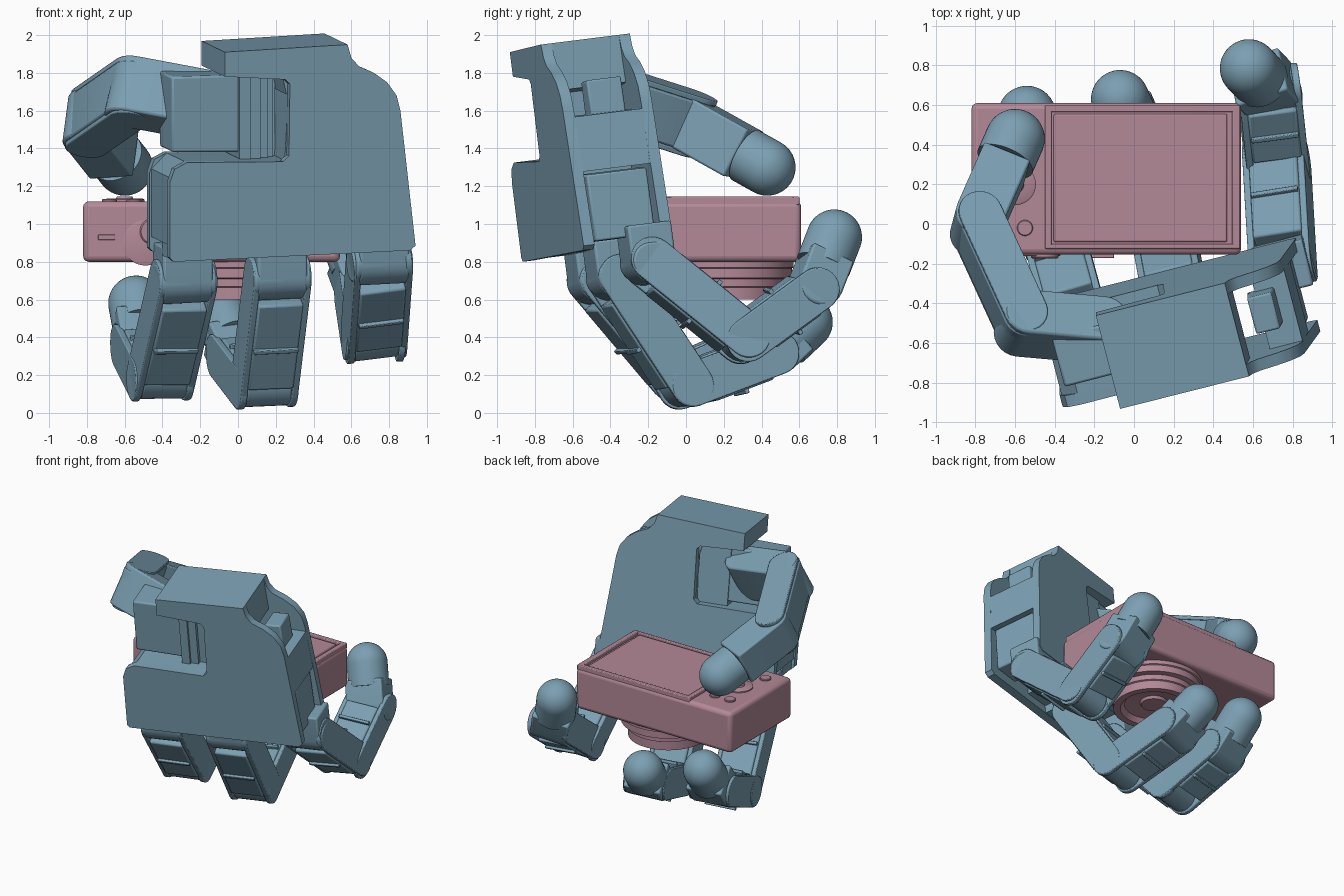
import bpy, bmesh, math
from mathutils import Vector, Matrix

if "Cube" in bpy.data.objects:
    bpy.data.objects.remove(bpy.data.objects["Cube"])


def material(name, col):
    m = bpy.data.materials.new(name)
    m.diffuse_color = (*col, 1)
    m.use_nodes = True
    m.node_tree.nodes["Principled BSDF"].inputs["Base Color"].default_value = m.diffuse_color
    return m


BLUE = material("blue_grey", (0.20, 0.35, 0.45))
PINK = material("dusty_pink", (0.45, 0.25, 0.31))


def finish(name, bm, mat, bevel=0.0, segs=2):
    bmesh.ops.recalc_face_normals(bm, faces=bm.faces)
    me = bpy.data.meshes.new(name)
    bm.to_mesh(me)
    bm.free()
    ob = bpy.data.objects.new(name, me)
    bpy.context.collection.objects.link(ob)
    me.materials.append(mat)
    if bevel:
        b = ob.modifiers.new("bevel", 'BEVEL')
        b.width, b.segments, b.limit_method, b.angle_limit = bevel, segs, 'ANGLE', math.radians(50)
    bpy.ops.object.select_all(action='DESELECT')
    ob.select_set(True)
    bpy.context.view_layer.objects.active = ob
    bpy.ops.object.shade_smooth_by_angle(angle=math.radians(35))
    return ob


def prism(name, pts, sweep, mat=BLUE, bevel=0.0):
    """Closed 3D outline pushed along a vector."""
    bm = bmesh.new()
    f = bm.faces.new([bm.verts.new(p) for p in pts])
    r = bmesh.ops.extrude_face_region(bm, geom=[f])
    bmesh.ops.translate(bm, vec=sweep, verts=[v for v in r['geom'] if isinstance(v, bmesh.types.BMVert)])
    return finish(name, bm, mat, bevel)


def box(name, x0, x1, y0, y1, z0, z1, mat=PINK, bevel=0.0, segs=2):
    bm = bmesh.new()
    bmesh.ops.create_cube(bm, size=1)
    bmesh.ops.scale(bm, vec=(x1 - x0, y1 - y0, z1 - z0), verts=bm.verts)
    bmesh.ops.translate(bm, vec=((x0 + x1) / 2, (y0 + y1) / 2, (z0 + z1) / 2), verts=bm.verts)
    return finish(name, bm, mat, bevel, segs)


def lathe(name, profile, loc, axis, mat, n=48):
    """Revolve (radius, height) pairs around an axis."""
    bm = bmesh.new()
    vs = [bm.verts.new((r, 0, h)) for r, h in profile]
    es = [bm.edges.new(e) for e in zip(vs, vs[1:])]
    bmesh.ops.spin(bm, geom=vs + es, cent=(0, 0, 0), axis=(0, 0, 1), angle=math.tau, steps=n)
    bmesh.ops.remove_doubles(bm, verts=bm.verts, dist=0.0005)
    rot = Vector(axis).to_track_quat('Z', 'Y').to_matrix().to_4x4()
    bmesh.ops.transform(bm, matrix=Matrix.Translation(loc) @ rot, verts=bm.verts)
    return finish(name, bm, mat)


# Palm: front-view outlines projected on the tilted palm plane
T = Vector((-0.25, 0.96, 0.12)).normalized()
U = Vector((0.967, 0.24, 0.05)).normalized()
V = U.cross(T).normalized()


def palm(name, pts, t0, t1, bevel=0.0):
    ps = [Vector((x, -0.93 + 0.26 * (x + 0.06) - 0.125 * (z - 1.91), z)) + T * t0 for x, z in pts]
    return prism(name, ps, T * (t1 - t0), BLUE, bevel)


outline = [(-.07, 1.91), (.58, 1.95), (.60, 1.88), (.64, 1.835), (.72, 1.80), (.79, 1.75), (.84, 1.68),
           (.86, 1.60), (.94, .885), (.91, .86), (-.34, .80), (-.36, .82), (-.36, 1.22), (-.335, 1.29),
           (-.27, 1.325), (.24, 1.33), (.27, 1.36), (.275, 1.74), (.25, 1.765), (-.07, 1.78)]
palm("palm_front_plate", outline, 0, 0.06)
palm("palm_back_plate", outline, 0.43, 0.49)
palm("palm_top_bar", [(-.07, 1.91), (.58, 1.95), (.60, 1.70), (.50, 1.68), (.27, 1.68), (.25, 1.765), (-.07, 1.78)], .05, .44)
palm("palm_core", [(-.35, .88), (.50, .90), (.50, 1.70), (.28, 1.70), (.26, 1.33), (-.27, 1.325), (-.35, 1.24)], .05, .44)
palm("palm_side_panel", [(.70, 1.27), (.895, 1.27), (.865, 1.56), (.70, 1.56)], .05, .44)
palm("palm_side_motor", [(.69, .89), (.90, .90), (.88, 1.25), (.69, 1.25)], .08, .41, .01)
palm("palm_shoulder_motor", [(.66, 1.50), (.80, 1.50), (.78, 1.74), (.66, 1.73)], .17, .36, .01)
palm("palm_foot", [(-.34, .805), (.30, .835), (.30, .90), (-.34, .90)], .05, .25)

# Thumb motor inside the notch, with a curved guard
palm("thumb_motor", [(-.31, 1.36), (.06, 1.36), (.06, 1.77), (-.31, 1.76)], .16, .42, .012)
for i in range(6):
    a, b = (math.radians(15 * k) for k in (i, i + 1))
    x0, x1 = .04 + .23 * math.sin(a), .04 + .23 * math.sin(b)
    palm("thumb_guard", [(x0, 1.33), (x1, 1.33), (x1, 1.77), (x0, 1.77)], .12 + .2 * (1 - math.cos(b)), .43)


def link(name, p, q, w, width, h, r0=True, r1=True, bevel=0.012):
    """Finger segment: rounded-end profile from p to q, extruded along hinge axis w."""
    d = (q - p).normalized()
    w = (w - d * w.dot(d)).normalized()
    n = d.cross(w)
    pts = []
    for c, s, rnd in ((q, 1, r1), (p, -1, r0)):
        if rnd:
            pts += [c + s * (d * math.cos(a) + n * math.sin(a)) * h
                    for a in (math.radians(t) for t in range(-90, 91, 15))]
        else:
            pts += [c - s * n * h, c + s * n * h]
    return prism(name, [v - w * width / 2 for v in pts], w * width, BLUE, bevel)


def finger(name, joints, w, tip_r):
    a, b, c, d = (Vector(j) for j in joints)
    for i, (p, q) in enumerate(((a, b), (b, c))):
        dr = (q - p).normalized()
        side = (w - dr * w.dot(dr)).normalized()
        n = dr.cross(side)
        ln = (q - p).length
        # motor body, then bracket cheeks on both sides and a raised rib
        link(f"{name}_motor_{i}", p + dr * .10, q - dr * .06, w, .25, .125, False, False)
        for s in (-1, 1):
            o = side * s * .14
            link(f"{name}_bracket_{i}", p + o, q + o, w, .035, .115, bevel=.006)
        link(f"{name}_knuckle_{i}", q - dr * .02, q, w, .25, .105)
        m = p + dr * ln * .55
        link(f"{name}_rib_{i}", m - dr * .012 + n * .02, m + dr * .012 + n * .02, w, .24, .125, False, False, .004)
        link(f"{name}_rib_{i}", m - dr * .012 - n * .02, m + dr * .012 - n * .02, w, .24, .125, False, False, .004)
    # rounded fingertip
    dr = (d - c).normalized()
    link(f"{name}_tip_base", c, c + (d - c) * .6, w, .28, .12, True, False)
    start = -min(.17, (d - c).length * .6)
    prof = [(0, start), (tip_r, start)] + [(tip_r * math.cos(t), tip_r * math.sin(t))
                                           for t in (math.radians(7.5 * k) for k in range(13))]
    lathe(f"{name}_tip", prof, d, dr, BLUE, 40)


fingers = {
    "index_finger": ((.75, -.20, .80), (.72, .31, .39), (.68, .68, .66), (.58, .785, .93)),
    "middle_finger": ((.21, -.38, .72), (.14, .00, .14), (.01, .45, .31), (-.07, .63, .48)),
    "ring_finger": ((-.29, -.48, .70), (-.41, -.04, .18), (-.50, .36, .36), (-.54, .55, .58)),
}
for name, j in fingers.items():
    finger(name, j, U, .147)
    a = Vector(j[0])
    # base bracket joining the finger to the palm
    link(f"{name}_base", a, a + V * .20, U, .27, .12, True, False)
    link(f"{name}_hinge", a - T * .02, a + T * .02, U, .31, .10)

# Thumb
W = Vector((.10, .40, .90))
thumb = ((-.32, -.57, 1.62), (-.56, -.50, 1.70), (-.79, .0, 1.54), (-.60, .43, 1.30))
a, b, c, d = (Vector(p) for p in thumb)
link("thumb_base", a + U * .15, b, W, .32, .12)
link("thumb_lower_motor", b, c, W, .27, .115)
bc, cd = (c - b).normalized(), (d - c).normalized()
for s in (-1, 1):
    o = W.normalized() * s * .15
    link("thumb_bracket", b + o, c + o, W, .03, .11, bevel=.006)
link("thumb_upper_motor", c, c + cd * .38, W, .28, .125, True, False)
lathe("thumb_tip", [(0, -.14), (.15, -.14)] + [(.15 * math.cos(t), .15 * math.sin(t))
      for t in (math.radians(7.5 * k) for k in range(13))], d, cd, BLUE, 40)

# Camera body and screen
box("camera_body", -.82, .54, -.155, .61, .80, 1.12, PINK, .03, 3)
for nm, x0, x1, y0, y1 in (("left", -.45, -.415, -.125, .60), ("right", .495, .535, -.125, .60),
                           ("front", -.45, .535, -.125, -.10), ("back", -.45, .535, .565, .60)):
    box(f"screen_frame_{nm}", x0, x1, y0, y1, 1.10, 1.145, PINK, .006)
box("screen", -.405, .47, -.09, .555, 1.10, 1.137, PINK, .008)

# Stepped lens below the body
lathe("lens", [(0, .82), (.35, .82), (.35, .77), (.34, .765), (.34, .715), (.30, .71), (.30, .67), (.29, .665),
               (.29, .60), (.24, .60), (.21, .635), (.10, .65), (.09, .63), (0, .625)], (0, .22, 0), (0, 0, 1), PINK, 64)


def knob(name, r, h, loc, axis):
    lathe(name, [(0, 0), (r, 0), (r, h * .7), (r * .9, h), (0, h)], loc, axis, PINK, 32)


# Controls and side details
knob("control_dial", .105, .02, (-.60, .20, 1.115), (0, 0, 1))
knob("dial_button", .045, .03, (-.60, .20, 1.115), (0, 0, 1))
for x, y in ((-.55, -.02), (-.68, -.02), (-.55, .42), (-.68, .42)):
    knob("button", .04, .018, (x, y, 1.115), (0, 0, 1))
knob("side_dial", .12, .012, (-.49, -.15, .90), (0, -1, 0))
knob("shutter_button", .07, .025, (-.45, -.15, .96), (0, -1, 0))
box("power_switch", -.74, -.65, -.162, -.14, .915, .945, PINK, .004)
box("side_slider", -.21, -.10, -.172, -.14, .93, .98, PINK, .006)
